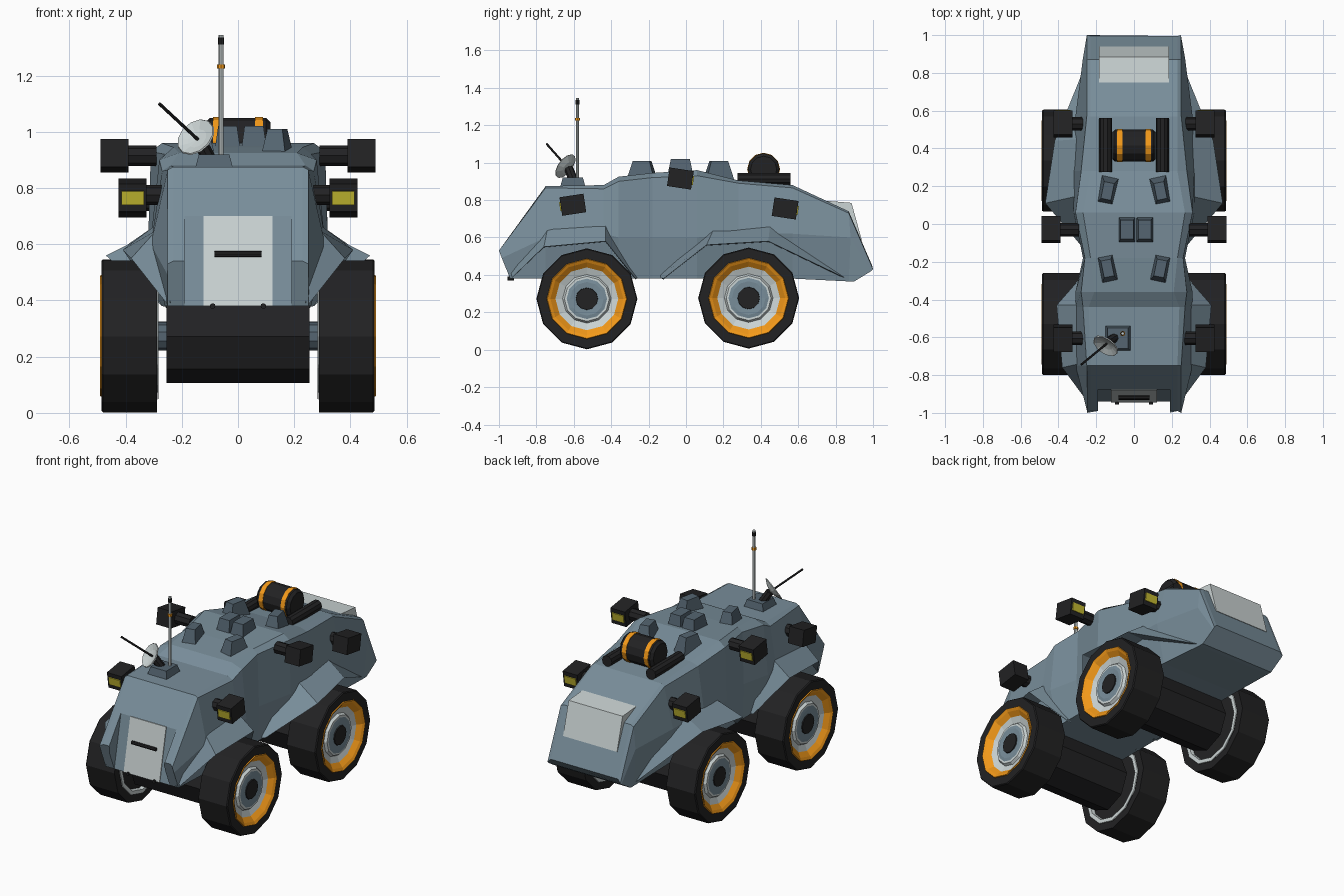
import bpy, bmesh, math
from mathutils import Vector

if "Cube" in bpy.data.objects:
    bpy.data.objects.remove(bpy.data.objects["Cube"])


def material(name, rgb):
    m = bpy.data.materials.new(name)
    m.diffuse_color = (*rgb, 1)
    m.use_nodes = True
    m.node_tree.nodes["Principled BSDF"].inputs["Base Color"].default_value = m.diffuse_color
    return m


BLUE = material("armour_blue", (0.19, 0.27, 0.325))
DARK_BLUE = material("dark_blue", (0.09, 0.13, 0.165))
BLACK = material("black", (0.016, 0.016, 0.017))
ORANGE = material("orange", (0.9, 0.32, 0.01))
LIGHT = material("light_grey", (0.6, 0.66, 0.66))
YELLOW = material("yellow", (0.55, 0.48, 0.03))


def finish(name, bm, mat):
    bmesh.ops.remove_doubles(bm, verts=bm.verts, dist=0.0004)
    bmesh.ops.recalc_face_normals(bm, faces=bm.faces)
    me = bpy.data.meshes.new(name)
    bm.to_mesh(me)
    bm.free()
    me.materials.append(mat)
    ob = bpy.data.objects.new(name, me)
    bpy.context.collection.objects.link(ob)
    return ob


def loft(name, rings, mat, cap=True):
    bm = bmesh.new()
    rows = [[bm.verts.new(p) for p in r] for r in rings]
    n = len(rings[0])
    for a, b in zip(rows, rows[1:]):
        for i in range(n):
            j = (i + 1) % n
            bm.faces.new((a[i], a[j], b[j], b[i]))
    if cap:
        bm.faces.new(rows[0])
        bm.faces.new(rows[-1])
    return finish(name, bm, mat)


def box(name, loc, size, mat, taper=1.0, rot=(0, 0, 0)):
    """Box whose top face is scaled by taper."""
    bm = bmesh.new()
    bmesh.ops.create_cube(bm, size=1)
    for v in bm.verts:
        k = taper if v.co.z > 0 else 1
        v.co = Vector((v.co.x * size[0] * k, v.co.y * size[1] * k, v.co.z * size[2]))
    ob = finish(name, bm, mat)
    ob.location, ob.rotation_euler = loc, rot
    return ob


def lathe(name, origin, axis, profile, mat, n=12, cap=False):
    """Rings of (radius, distance along axis)."""
    q = Vector((0, 0, 1)).rotation_difference(Vector(axis).normalized())
    o = Vector(origin)
    rings = [[o + q @ Vector((r * math.cos(2 * math.pi * i / n), r * math.sin(2 * math.pi * i / n), d))
              for i in range(n)] for r, d in profile]
    return loft(name, rings, mat, cap)


def rod(name, a, b, r, mat, n=8):
    d = Vector(b) - Vector(a)
    return lathe(name, a, d, [(r, 0), (r, d.length)], mat, n, True)


# hull: half sections of roof edge, shoulder, waist and sill, mirrored
halves = [
    [(.23, -.99, .54), (.25, -1, .53), (.25, -.985, .49), (.25, -.94, .38)],
    [(.23, -.75, .875), (.25, -.75, .865), (.31, -.75, .6), (.26, -.75, .38)],
    [(.24, -.44, .88), (.27, -.44, .86), (.31, -.44, .62), (.26, -.44, .38)],
    [(.21, -.36, .925), (.28, -.36, .9), (.31, -.36, .6), (.26, -.36, .38)],
    [(.23, -.18, .945), (.26, -.18, .92), (.27, -.18, .6), (.26, -.18, .38)],
    [(.27, .06, .96), (.31, .06, .93), (.32, .06, .6), (.26, .06, .38)],
    [(.23, .28, .905), (.28, .28, .89), (.32, .28, .62), (.26, .28, .38)],
    [(.23, .57, .88), (.25, .57, .865), (.31, .57, .62), (.26, .57, .38)],
    [(.23, .87, .74), (.25, .87, .73), (.27, .88, .6), (.25, .87, .365)],
    [(.23, .995, .45), (.25, 1, .43), (.25, .99, .42), (.25, .9, .365)],
]
hull = loft("hull", [h + [(-x, y, z) for x, y, z in reversed(h)] for h in halves], BLUE)

# recess in the nose for the hatch
side = [(-.875, .70), (-.965, .26), (-1.2, .26), (-1.2, .70)]
cutter = loft("nose_cutter", [[(x, y, z) for y, z in side] for x in (-.19, .19)], BLUE)
cutter.hide_render = True
mod = hull.modifiers.new("recess", 'BOOLEAN')
mod.operation, mod.object, mod.solver = 'DIFFERENCE', cutter, 'EXACT'
bpy.context.view_layer.objects.active = hull
bpy.ops.object.modifier_apply(modifier="recess")
bpy.data.objects.remove(cutter)

# front hatch with handle and hinge studs
hatch = [(-.868, .70), (-.933, .38), (-.945, .38), (-.88, .70)]
loft("front_hatch", [[(x, y, z) for y, z in hatch] for x in (-.123, .123)], LIGHT)
rod("hatch_handle", (-.083, -.92, .565), (.083, -.92, .565), .011, BLACK)
for x in (-.09, .09):
    rod("hatch_stud", (x, -.955, .38), (x, -.92, .38), .01, BLACK)

# rear window wedge
loft("rear_window", [
    [(x, .70, .80), (x, .885, .785), (x, .94, .585), (x, .90, .58), (x, .83, .70)]
    for x in (-.185, .185)], LIGHT)

# fenders: triangular section swept over each wheel
fenders = {
    "front_fender": ([(.24, -.95, .395), (.29, -.74, .65), (.29, -.43, .67), (.25, -.25, .39)],
                     [(.25, -.93, .385), (.38, -.76, .55), (.41, -.43, .58), (.27, -.27, .38)]),
    "rear_fender": ([(.25, -.15, .39), (.29, .15, .65), (.29, .45, .67), (.24, .9, .385)],
                    [(.27, -.12, .38), (.47, .11, .56), (.42, .44, .58), (.25, .86, .38)]),
}
for s in (1, -1):
    for name, (top, lip) in fenders.items():
        loft(name, [[(s * a[0], a[1], a[2]), (s * b[0], b[1], b[2]), (s * .24, b[1], b[2] - .005)]
                    for a, b in zip(top, lip)], BLUE)

# wheels, axles and drive drums
for y, z in ((-.53, .272), (.335, .276)):
    lathe("drive_drum", (-.255, y, z), (1, 0, 0), [(.165, 0), (.165, .51)], BLACK, 8, True)
    rod("axle", (-.31, y, z), (.31, y, z), .05, DARK_BLUE, 10)
    for s in (1, -1):
        for part, profile, mat in (
            ("tyre", [(0, .31), (.2, .305), (.225, .288), (.27, .288), (.27, .48), (.265, .486),
                      (.213, .486), (.17, .44), (0, .41)], BLACK),
            ("rim_band", [(.216, .484), (.212, .491), (.195, .482), (.16, .452)], ORANGE),
            ("inner_rim_ring", [(.225, .287), (.223, .283), (.2, .283), (.195, .31)], LIGHT),
            ("wheel_disc", [(.168, .459), (.13, .445), (.12, .46), (.09, .46)], LIGHT),
            ("hub_ring", [(.108, .462), (.09, .465), (.058, .462)], BLUE),
            ("hub_cap", [(.06, .46), (.058, .468), (0, .468)], BLACK),
        ):
            lathe(part, (0, y, z), (s, 0, 0), profile, mat)

# side lamps: arm, housing and lens; dirn is the way the lens faces
for s in (1, -1):
    for y, z, x, dirn in ((-.605, .775, .375, -1), (-.03, .915, .44, 1), (.53, .755, .375, 1)):
        tilt = (-.15 * dirn, 0, 0)
        rod("lamp_arm", (s * (x - .15), y, z), (s * x, y, z), .036, BLACK)
        box("lamp_housing", (s * x, y, z), (.1, .13, .1), BLACK, 1, tilt)
        box("lamp_lens", (s * x, y + dirn * .064, z - .01), (.08, .012, .048), YELLOW, 1, tilt)

# roof blocks
for s in (1, -1):
    for y, turn in ((-.235, -.2), (.175, .2)):
        box("roof_block", (s * .14, y, .96), (.09, .15, .1), DARK_BLUE, .6, (0, 0, s * turn))
    box("roof_hatch_half", (.01 + s * .047, -.03, .98), (.09, .135, .08), DARK_BLUE, .75)

# roof barrel on two rails
lathe("fuel_barrel", (-.115, .415, .965), (1, 0, 0), [(.07, 0), (.085, .015), (.085, .215), (.07, .23)], BLACK, 12, True)
for x in (-.075, .075):
    rod("barrel_band", (x - .014, .415, .965), (x + .014, .415, .965), .088, ORANGE, 12)
    rod("barrel_rail", (x * 2, .275, .913), (x * 2, .56, .913), .034, BLACK, 10)

# antenna mast
box("antenna_base", (-.085, -.605, .895), (.135, .135, .05), DARK_BLUE, .8)
rod("antenna_mast", (-.06, -.58, .9), (-.06, -.58, 1.345), .009, LIGHT)
rod("mast_band", (-.06, -.58, 1.225), (-.06, -.58, 1.24), .014, ORANGE)
rod("mast_tip", (-.06, -.58, 1.31), (-.06, -.58, 1.335), .011, BLACK)

# dish with feed rod
aim = Vector((-.45, -.65, .5)).normalized()
centre = Vector((-.14, -.63, .97))
lathe("dish", centre, aim, [(0, -.005), (.04, .003), (.075, .02), (.072, .025), (.038, .012), (0, .005)], LIGHT)
rod("feed_rod", centre, (-.28, -.745, 1.1), .006, BLACK, 6)
rod("dish_mount", (-.1, -.6, .9), centre - aim * .005, .025, BLACK)
